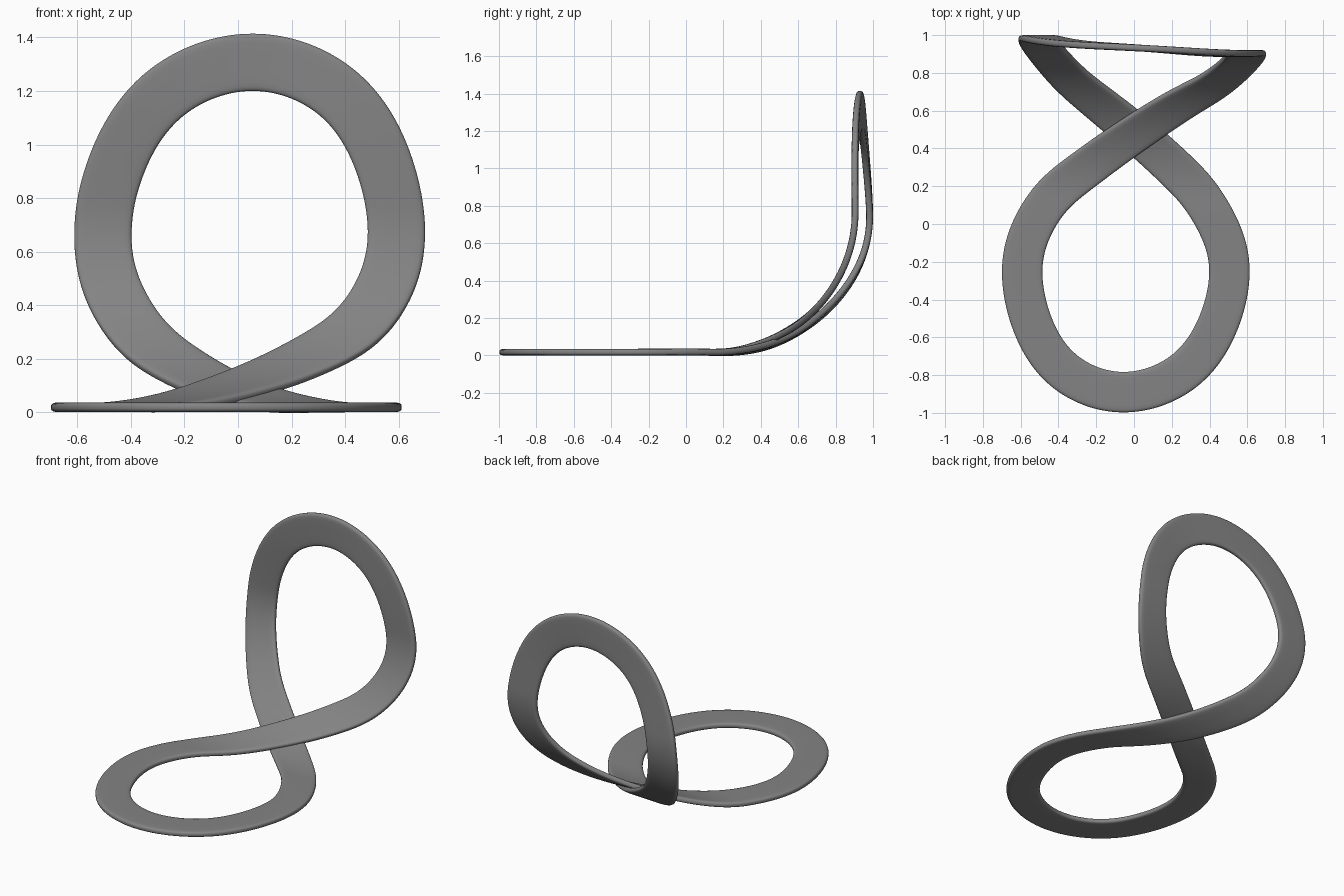
import bpy, bmesh, math
from mathutils import Vector

if "Cube" in bpy.data.objects:
    bpy.data.objects.remove(bpy.data.objects["Cube"])

BEND_Y, RADIUS, BASE_Z = 0.15, 0.755, 0.018   # where the sheet starts to bend, bend radius, mid height
MID_S = 0.98                                  # twice the crossing position along the sheet
STEPS, HALF_W = 20, 0.107

# Figure-eight path on an unrolled sheet: (across, along, offset from sheet)
bottom = (-0.055, -0.89, 0)
left = [(-0.435, -0.712), (-0.592, -0.265), (-0.475, 0.09), (-0.255, 0.295)]
right = [(0.335, -0.712), (0.505, -0.265), (0.39, 0.09), (0.210, 0.300)]
right_d = [0, 0, 0, -0.008]
back_d = [-0.050, -0.079, -0.056, -0.036]


def opposite(p):
    return (-p[0], MID_S - p[1])


path = [bottom] + [(*p, 0) for p in left] + [(0, MID_S / 2, 0.005)]
path += [(*opposite(p), 0) for p in reversed(left)]
path += [(*opposite(bottom), -0.025)]
path += [(*opposite(p), d) for p, d in zip(right, back_d)]
path += [(0, MID_S / 2, -0.024)]
path += [(*p, d) for p, d in reversed(list(zip(right, right_d)))]
path = [Vector(p) for p in path]


def closed_spline(pts, steps):
    out, n = [], len(pts)
    for i in range(n):
        a, b, c, d = (pts[(i + k - 1) % n] for k in range(4))
        for j in range(steps):
            t = j / steps
            out.append(0.5 * (2 * b + (c - a) * t + (2 * a - 5 * b + 4 * c - d) * t * t
                              + (3 * b - a - 3 * c + d) * t ** 3))
    m = len(out)
    for _ in range(80):                       # even out curvature
        out = [(out[i - 1] + 2 * out[i] + out[(i + 1) % m]) / 4 for i in range(m)]
    return out


def fitted_spline(pts, steps):
    """Smooth spline whose control points are pushed out to undo shrinkage."""
    ctrl = list(pts)
    for _ in range(3):
        out = closed_spline(ctrl, steps)
        ctrl = [c + p - out[i * steps] for i, (c, p) in enumerate(zip(ctrl, pts))]
    return closed_spline(ctrl, steps)


def roll(x, s, d):
    """Map the flat sheet to floor, quarter bend and upright wall."""
    ang = min(max((s - BEND_Y) / RADIUS, 0), math.pi / 2)
    y = min(s, BEND_Y) + RADIUS * math.sin(ang)
    z = BASE_Z + RADIUS * (1 - math.cos(ang)) + max(s - BEND_Y - RADIUS * math.pi / 2, 0)
    return Vector((x, y - d * math.sin(ang), z + d * math.cos(ang)))


# Flat band cross-section with rounded rims
quarter = [(1.0, 0.004), (0.985, 0.010), (0.94, 0.0145), (0.85, 0.017), (0.7, 0.018), (0.3, 0.018)]
top = quarter + [(-w, t) for w, t in reversed(quarter)]
section = top + [(w, -t) for w, t in reversed(top)]

# Sweep the section along the path
bm = bmesh.new()
line = fitted_spline(path, STEPS)
n, k = len(line), len(section)
rings = []
for i, p in enumerate(line):
    tan = line[(i + 1) % n] - line[i - 1]
    side = Vector((-tan.y, tan.x)).normalized() * HALF_W
    rings.append([bm.verts.new(roll(p.x + side.x * w, p.y + side.y * w, p.z + t)) for w, t in section])
for i in range(n):
    a, b = rings[i], rings[(i + 1) % n]
    for j in range(k):
        bm.faces.new((a[j], a[(j + 1) % k], b[(j + 1) % k], b[j]))
bmesh.ops.recalc_face_normals(bm, faces=bm.faces)

mesh = bpy.data.meshes.new("looped_band")
bm.to_mesh(mesh)
bm.free()
band = bpy.data.objects.new("looped_band", mesh)
bpy.context.collection.objects.link(band)
for poly in mesh.polygons:
    poly.use_smooth = True

# Dark grey finish
mat = bpy.data.materials.new("dark_grey")
mat.diffuse_color = (0.23, 0.23, 0.23, 1)
mat.use_nodes = True
mat.node_tree.nodes["Principled BSDF"].inputs["Base Color"].default_value = mat.diffuse_color
mesh.materials.append(mat)
